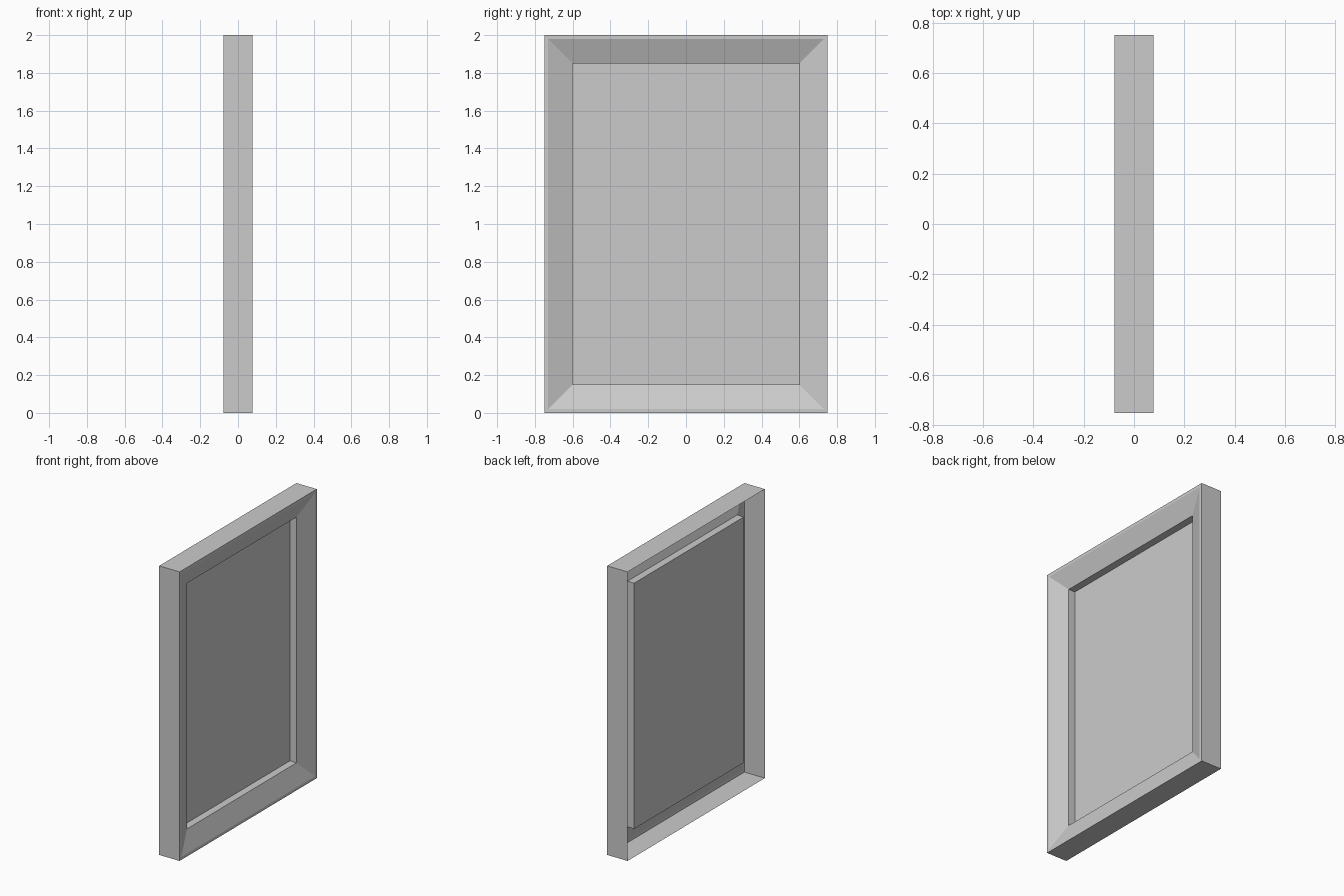
import bpy, bmesh

if "Cube" in bpy.data.objects:
    bpy.data.objects.remove(bpy.data.objects["Cube"])

HALF_Y, HEIGHT = 0.75, 2.0


def ring(bm, inset, x):
    """Rectangular loop facing +x, inset from the outer outline."""
    y, z0, z1 = HALF_Y - inset, inset, HEIGHT - inset
    return [bm.verts.new((x, a, b)) for a, b in ((-y, z0), (y, z0), (y, z1), (-y, z1))]


def finish(bm, name):
    mesh = bpy.data.meshes.new(name)
    bm.to_mesh(mesh)
    bm.free()
    obj = bpy.data.objects.new(name, mesh)
    bpy.context.collection.objects.link(obj)
    return obj


# Open-backed frame shell: outer wall, narrow lip, sloped moulding, inner return
profile = [(0, -0.078), (0, 0.078), (0.02, 0.078), (0.15, 0.028), (0.15, -0.023)]
bm = bmesh.new()
rings = [ring(bm, inset, x) for inset, x in profile]
for a, b in zip(rings, rings[1:]):
    for i in range(4):
        j = (i + 1) % 4
        bm.faces.new((a[i], a[j], b[j], b[i]))
finish(bm, "frame")

# Recessed panel sheet
bm = bmesh.new()
bm.faces.new(ring(bm, *profile[-1]))
finish(bm, "panel")
